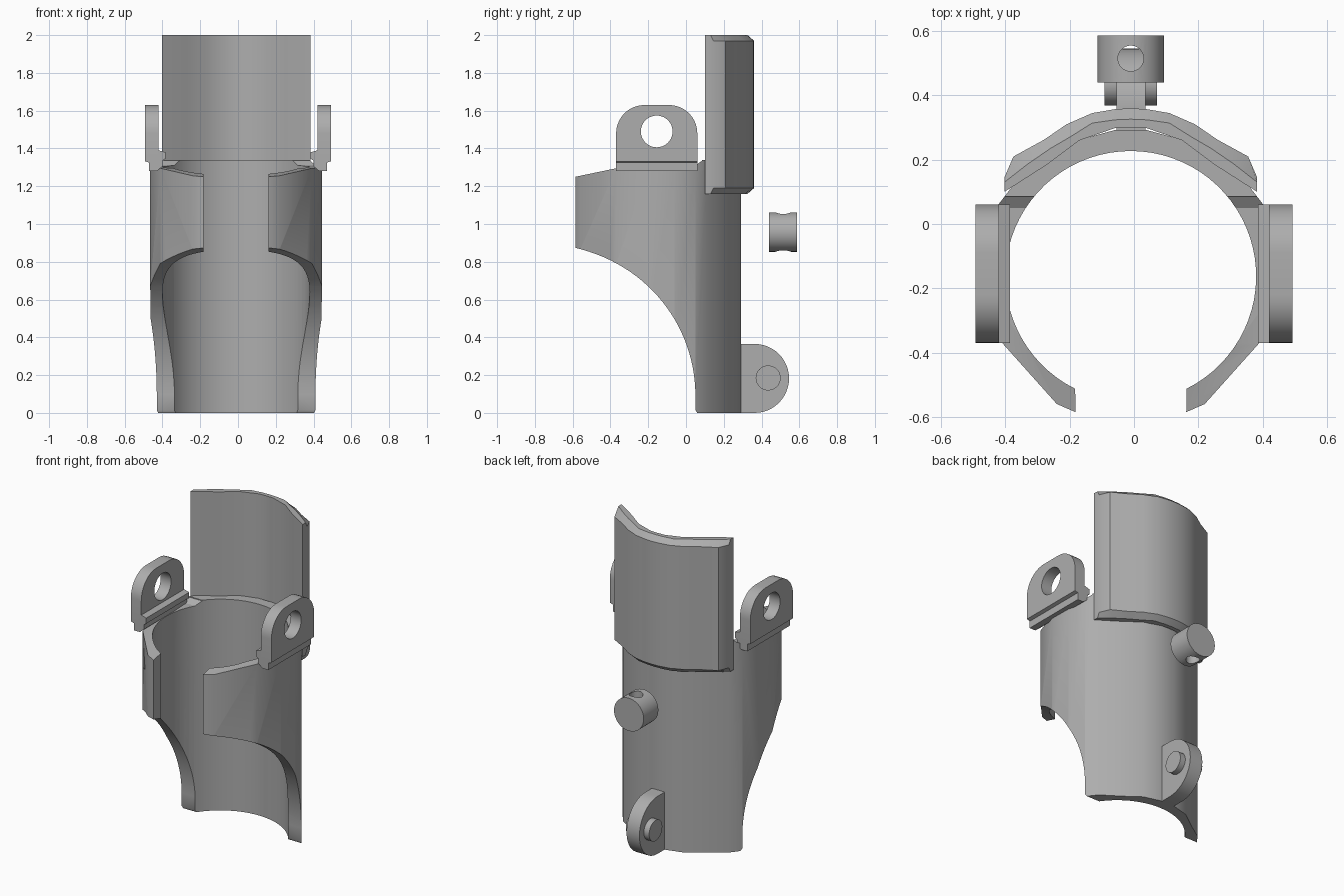
import bpy, bmesh
from math import sin, cos, pi, radians
from mathutils import Vector

if "Cube" in bpy.data.objects:
    bpy.data.objects.remove(bpy.data.objects["Cube"])

grey = bpy.data.materials.new("plain grey")
grey.use_nodes = True
GREY = (0.42, 0.42, 0.42, 1)
grey.diffuse_color = GREY
grey.node_tree.nodes["Principled BSDF"].inputs["Base Color"].default_value = GREY

CX = -0.01  # centre line of the sleeve


def loft(name, rings):
    """Closed solid through matching rings of 3D points."""
    bm = bmesh.new()
    loops = [[bm.verts.new(p) for p in ring] for ring in rings]
    n = len(loops[0])
    for low, high in zip(loops, loops[1:]):
        for i in range(n):
            j = (i + 1) % n
            bm.faces.new((low[i], low[j], high[j], high[i]))
    bm.faces.new(loops[0][::-1])
    bm.faces.new(loops[-1])
    bmesh.ops.recalc_face_normals(bm, faces=bm.faces)
    mesh = bpy.data.meshes.new(name)
    bm.to_mesh(mesh)
    bm.free()
    mesh.materials.append(grey)
    obj = bpy.data.objects.new(name, mesh)
    bpy.context.collection.objects.link(obj)
    return obj


def extrude(name, profile, axis, start, end):
    """Extrude a 2D profile along x, y or z."""
    def place(p, t):
        q = list(p)
        q.insert("xyz".index(axis), t)
        return Vector(q)
    return loft(name, [[place(p, t) for p in profile] for t in (start, end)])


def arc(cx, cy, r, a0, a1, n):
    return [(cx + r * cos(radians(a0 + (a1 - a0) * i / n)),
             cy + r * sin(radians(a0 + (a1 - a0) * i / n))) for i in range(n + 1)]


def circle(cx, cy, r, n=40):
    return arc(cx, cy, r, 0, 360, n)[:-1]


def mirrored(half):
    """Right half, centre to side, made into a full left to right line."""
    return [(CX - x, y) for x, y in half[::-1] if x > 0] + [(CX + x, y) for x, y in half]


def boolean(obj, cutter, operation):
    mod = obj.modifiers.new("cut", "BOOLEAN")
    mod.object, mod.operation, mod.solver = cutter, operation, "EXACT"
    bpy.context.view_layer.objects.active = obj
    bpy.ops.object.modifier_apply(modifier=mod.name)
    bpy.data.objects.remove(cutter)


def smooth(obj):
    bpy.ops.object.select_all(action="DESELECT")
    obj.select_set(True)
    bpy.context.view_layer.objects.active = obj
    bpy.ops.object.shade_smooth_by_angle(angle=radians(32))


# Sleeve: open ring trimmed by its side outline
outer = mirrored([(0, .292), (.05, .292), (.16, .262), (.26, .188), (.37, .115),
                  (.42, .05), (.452, -.06), (.455, -.2), (.40, -.37),
                  (.23, -.56), (.1725, -.585)])
inner = arc(CX, -.163, .39, -63.7, 243.7, 64)
sleeve = extrude("sleeve", outer + inner, "z", 0, 1.34)


def bezier(p0, p1, p2, p3, n):
    out = []
    for i in range(n + 1):
        t = i / n
        s = 1 - t
        out.append(tuple(s**3 * a + 3 * s * s * t * b + 3 * s * t * t * c + t**3 * d
                         for a, b, c, d in zip(p0, p1, p2, p3)))
    return out


front_edge = bezier((-.6, .877), (-.2, .79), (.045, .46), (.05, .1), 28)
side = front_edge + [(.05, .015), (.065, -.01), (.4, -.01), (.4, 1.36),
                     (.085, 1.36), (.085, 1.335), (.05, 1.31), (-.37, 1.295), (-.6, 1.247)]
boolean(sleeve, extrude("side_trim", side, "x", -.7, .7), "INTERSECT")
smooth(sleeve)

# Upper guard: taller back panel with chamfered outer rims
guard_in = [(0, .3), (.05, .298), (.16, .26), (.26, .185), (.393, .1)]
guard_out = [(0, .36), (.05, .357), (.12, .345), (.20, .31), (.27, .262), (.365, .21), (.393, .145)]
guard_rim = [(0, .326), (.05, .324), (.12, .314), (.19, .27), (.25, .235), (.32, .187), (.393, .13)]


def guard_ring(half, z):
    return [(x, y, z) for x, y in mirrored(half) + mirrored(guard_in)[::-1]]


guard = loft("upper_guard", [guard_ring(guard_rim, 1.16), guard_ring(guard_out, 1.19),
                             guard_ring(guard_out, 1.97), guard_ring(guard_rim, 2)])
smooth(guard)

# Side ears: rounded plates with a hole, on stepped feet
ear_outline = ([(-.37, 1.335), (.06, 1.335)] + arc(-.09, 1.48, .15, 0, 90, 10)
               + arc(-.22, 1.48, .15, 90, 180, 10))
foot = [(.493, 1.342), (.493, 1.332), (.472, 1.325), (.472, 1.28), (.43, 1.28),
        (.40, 1.305), (.40, 1.335), (.385, 1.345), (.385, 1.38), (.42, 1.39), (.45, 1.342)]
for label, s in (("left", 1), ("right", -1)):
    ear = extrude(label + "_ear", ear_outline, "x", s * .42, s * .493)
    boolean(ear, extrude("ear_hole", circle(-.155, 1.49, .084), "x", s * .3, s * .6), "DIFFERENCE")
    smooth(ear)
    extrude(label + "_ear_foot", [(s * x, z) for x, z in foot], "y", -.37, .06)

# Rear lug with its cross pin
lug = extrude("rear_lug", [(.26, 0)] + arc(.363, .1825, .1825, -90, 90, 24) + [(.26, .365)],
              "x", CX - .045, CX + .045)
smooth(lug)
smooth(extrude("lug_pin", circle(.435, .185, .066), "x", CX - .082, CX + .082))

# Loose peg behind the sleeve with a vertical hole
peg = extrude("peg", circle(CX, .957, .104, 48), "y", .44, .587)
boolean(peg, extrude("peg_hole", circle(CX, .515, .04, 32), "z", .8, 1.1), "DIFFERENCE")
smooth(peg)
